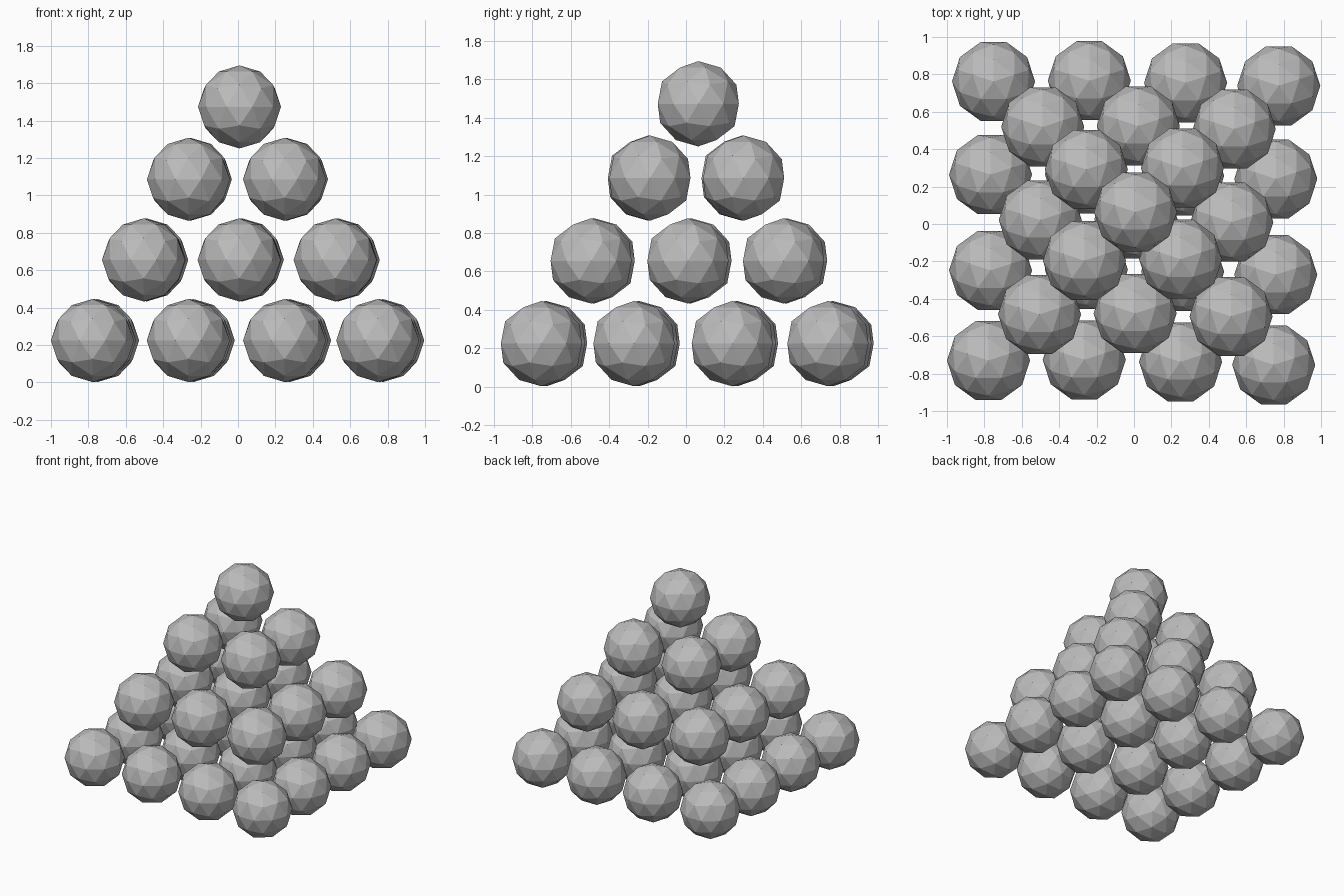
import bpy
import bmesh
import math
from mathutils import Matrix

cube = bpy.data.objects.get("Cube")
if cube:
    bpy.data.objects.remove(cube, do_unlink=True)

RADIUS = 0.222

# One grey material
grey = bpy.data.materials.new("plain grey")
grey.use_nodes = True
colour = (0.5, 0.5, 0.5, 1)
grey.diffuse_color = colour
grey.node_tree.nodes["Principled BSDF"].inputs["Base Color"].default_value = colour

# One faceted ball shared by the whole stack
ball_mesh = bpy.data.meshes.new("faceted_ball")
bm = bmesh.new()
bmesh.ops.create_icosphere(bm, subdivisions=2, radius=RADIUS,
                           matrix=Matrix.Rotation(math.radians(90), 4, "Z"))
bm.to_mesh(ball_mesh)
bm.free()
ball_mesh.materials.append(grey)

# Each layer: height, column x, row y, sideways shift per row, depth shift per column
layers = [
    ("base", 0.224, (-0.765, -0.253, 0.262, 0.76), (-0.737, -0.255, 0.257, 0.755),
     (-0.013, -0.002, -0.002, 0.014), (0.007, 0.011, 0, -0.016)),
    ("second", 0.655, (-0.498, 0.013, 0.526), (-0.485, 0.019, 0.517),
     (-0.007, -0.003, 0.01), (0.002, 0.007, -0.009)),
    ("third", 1.086, (-0.26, 0.254), (-0.192, 0.296),
     (-0.005, 0.005), (-0.004, 0.004)),
    ("top", 1.473, (0.008,), (0.064,), (0,), (0,)),
]

# Stack the balls in square layers
for name, z, columns, rows, row_shift, column_shift in layers:
    for y, dx in zip(rows, row_shift):
        for x, dy in zip(columns, column_shift):
            ball = bpy.data.objects.new(name + "_layer_ball", ball_mesh)
            ball.location = (x + dx, y + dy, z)
            bpy.context.collection.objects.link(ball)
